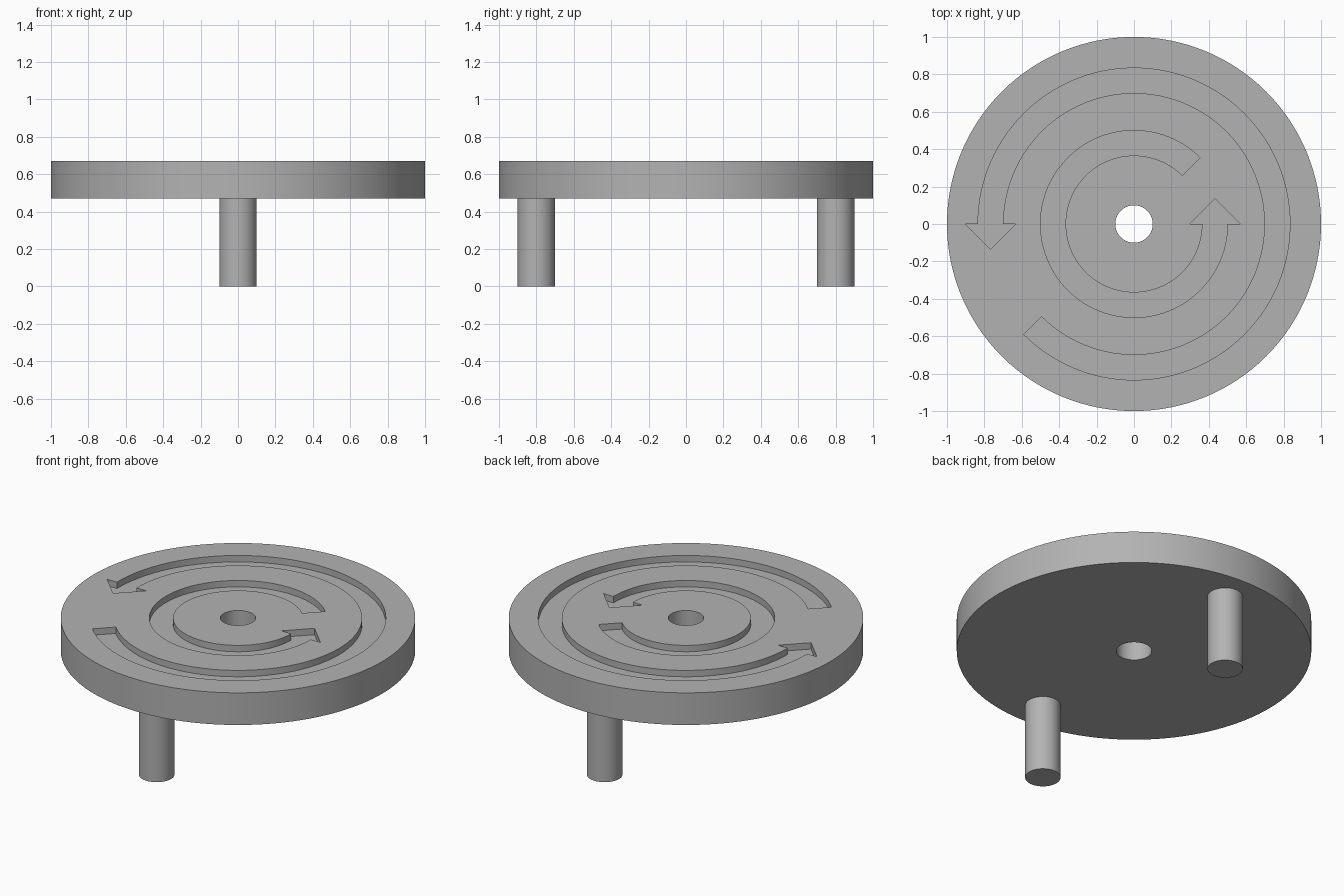
import bpy, bmesh
from math import cos, sin, pi, radians

cube = bpy.data.objects.get("Cube")
if cube:
    bpy.data.objects.remove(cube, do_unlink=True)

TOP, BOTTOM, DEPTH = 0.67, 0.47, 0.04

grey = bpy.data.materials.new("plain grey")
grey.use_nodes = True
colour = (0.45, 0.45, 0.45, 1)
grey.diffuse_color = colour
grey.node_tree.nodes["Principled BSDF"].inputs["Base Color"].default_value = colour


def cylinder(name, radius, z0, z1, y=0, sides=64):
    bpy.ops.mesh.primitive_cylinder_add(vertices=sides, radius=radius, depth=z1 - z0,
                                        location=(0, y, (z0 + z1) / 2))
    obj = bpy.context.object
    obj.name = name
    obj.data.materials.append(grey)
    return obj


def arrow_cutter(name, radius, start, end, half=0.067, steps=96):
    """Prism of a curved arrow running counter-clockwise from start to end degrees."""
    a, b = radians(start), radians(end)
    angles = [a + (b - a) * i / steps for i in range(steps + 1)]
    polar = lambda r, t: (r * cos(t), r * sin(t))
    outline = [polar(radius + half, t) for t in angles]
    # Arrowhead: wide shoulders and a tip along the tangent
    tip = (radius * cos(b) - 2 * half * sin(b), radius * sin(b) + 2 * half * cos(b))
    outline += [polar(radius + 2 * half, b), tip, polar(radius - 2 * half, b)]
    outline += [polar(radius - half, t) for t in reversed(angles)]

    bm = bmesh.new()
    face = bm.faces.new([bm.verts.new((x, y, TOP - DEPTH)) for x, y in outline])
    lifted = bmesh.ops.extrude_face_region(bm, geom=[face])["geom"]
    bmesh.ops.translate(bm, vec=(0, 0, 2 * DEPTH),
                        verts=[v for v in lifted if isinstance(v, bmesh.types.BMVert)])
    bmesh.ops.recalc_face_normals(bm, faces=bm.faces)
    mesh = bpy.data.meshes.new(name)
    bm.to_mesh(mesh)
    bm.free()
    mesh.materials.append(grey)
    obj = bpy.data.objects.new(name, mesh)
    bpy.context.collection.objects.link(obj)
    return obj


def smooth(obj):
    bpy.ops.object.select_all(action='DESELECT')
    obj.select_set(True)
    bpy.context.view_layer.objects.active = obj
    bpy.ops.object.shade_smooth_by_angle(angle=radians(30))


# Disc with a centre hole and two engraved curved arrows
disc = cylinder("disc", 1, BOTTOM, TOP, sides=128)
cutters = [cylinder("hole_cutter", 0.1, BOTTOM - 0.1, TOP + 0.1),
           arrow_cutter("outer_arrow_cutter", 0.767, -135, 180),
           arrow_cutter("inner_arrow_cutter", 0.433, 45, 360)]
bpy.context.view_layer.objects.active = disc
for cutter in cutters:
    cut = disc.modifiers.new(cutter.name, 'BOOLEAN')
    cut.operation, cut.solver, cut.object = 'DIFFERENCE', 'EXACT', cutter
    bpy.ops.object.modifier_apply(modifier=cut.name)
    bpy.data.objects.remove(cutter, do_unlink=True)
smooth(disc)

# Two pegs under the disc, front and back
for name, y in (("front_peg", -0.8), ("back_peg", 0.8)):
    smooth(cylinder(name, 0.1, 0, BOTTOM, y))
